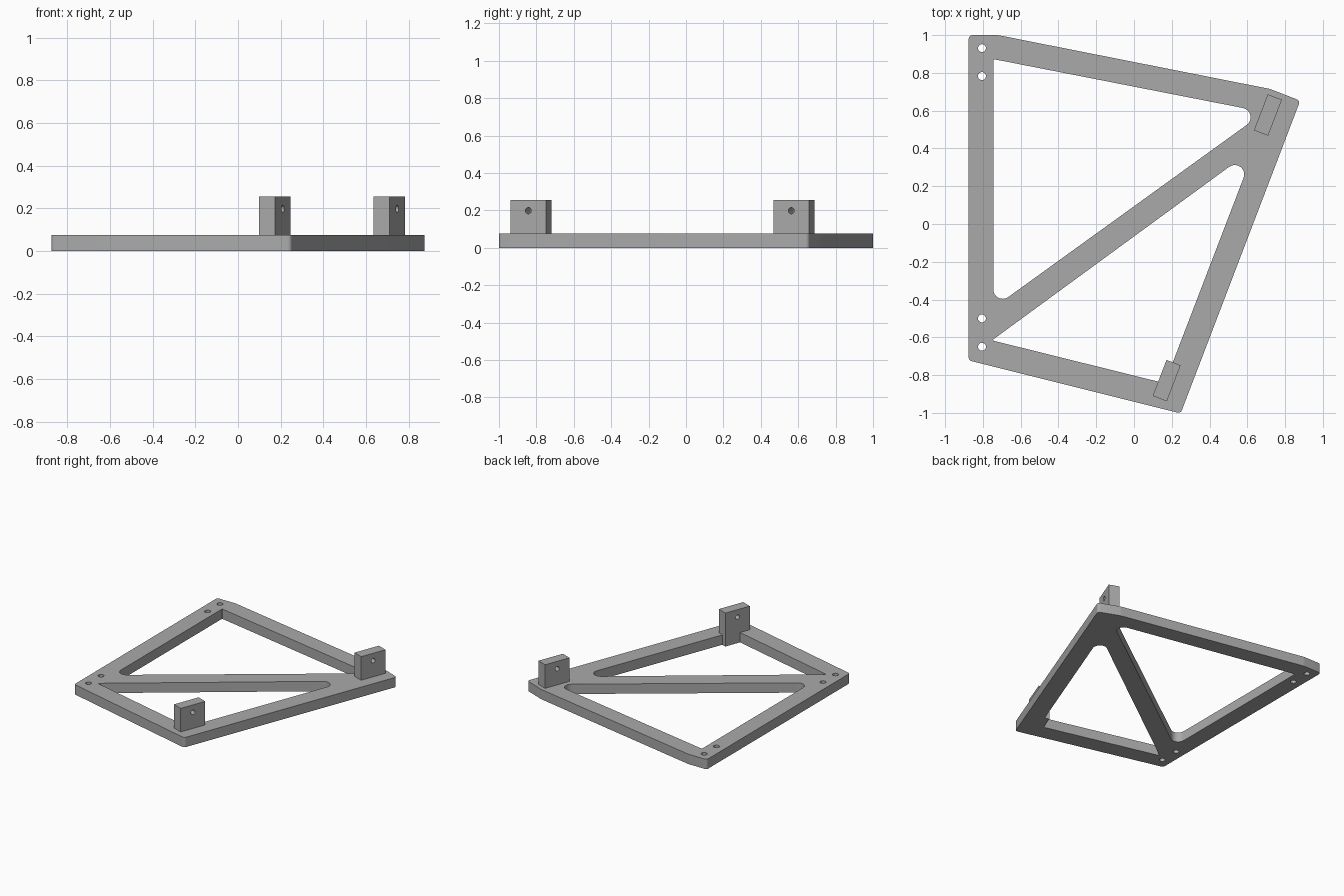
import bpy, bmesh, math
from mathutils import Vector, Matrix

if "Cube" in bpy.data.objects:
    bpy.data.objects.remove(bpy.data.objects["Cube"])

grey = bpy.data.materials.new("plain grey")
grey.diffuse_color = (0.40, 0.40, 0.40, 1)
grey.use_nodes = True
grey.node_tree.nodes["Principled BSDF"].inputs["Base Color"].default_value = grey.diffuse_color


def rounded(corners, steps=8):
    """Closed loop from (x, y, fillet radius) corners."""
    loop = []
    n = len(corners)
    for i, (x, y, r) in enumerate(corners):
        p = Vector((x, y))
        if r == 0:
            loop.append(p)
            continue
        u = (Vector(corners[i - 1][:2]) - p).normalized()
        v = (Vector(corners[(i + 1) % n][:2]) - p).normalized()
        half = u.angle(v) / 2
        centre = p + (u + v).normalized() * (r / math.sin(half))
        a = p + u * (r / math.tan(half)) - centre
        b = p + v * (r / math.tan(half)) - centre
        turn = math.atan2(a.x * b.y - a.y * b.x, a.dot(b))
        for k in range(steps + 1):
            loop.append(centre + Matrix.Rotation(turn * k / steps, 2) @ a)
    return loop


def circle(x, y, r, n=24):
    return [Vector((x + r * math.cos(2 * math.pi * k / n),
                    y + r * math.sin(2 * math.pi * k / n))) for k in range(n)]


def extruded(name, loops, thickness, matrix):
    """Fill the first loop, leave the others open, extrude about mid-plane."""
    curve = bpy.data.curves.new(name, 'CURVE')
    curve.dimensions = '2D'
    curve.fill_mode = 'BOTH'
    curve.extrude = thickness / 2
    for loop in loops:
        s = curve.splines.new('POLY')
        s.points.add(len(loop) - 1)
        for pt, p in zip(s.points, loop):
            pt.co = (p.x, p.y, 0, 1)
        s.use_cyclic_u = True
    ob = bpy.data.objects.new(name, curve)
    bpy.context.collection.objects.link(ob)
    bpy.ops.object.select_all(action='DESELECT')
    ob.select_set(True)
    bpy.context.view_layer.objects.active = ob
    bpy.ops.object.convert(target='MESH')
    ob = bpy.context.object
    ob.name = name
    bm = bmesh.new()
    bm.from_mesh(ob.data)
    bmesh.ops.remove_doubles(bm, verts=bm.verts, dist=0.0005)
    bmesh.ops.recalc_face_normals(bm, faces=bm.faces)
    bm.to_mesh(ob.data)
    bm.free()
    ob.matrix_world = matrix
    ob.data.materials.clear()
    ob.data.materials.append(grey)
    bpy.ops.object.shade_smooth_by_angle(angle=math.radians(30))
    return ob


# Flat frame plate: outline, two windows, four screw holes
T = 0.075
outline = rounded([(-0.875, 1.0, 0.02), (-0.72, 1.0, 0.1), (0.72, 0.715, 0.1),
                   (0.88, 0.653, 0.02), (0.247, -1.003, 0.02), (-0.875, -0.722, 0.02)])
upper_window = rounded([(-0.745, 0.873, 0.005), (0.69, 0.592, 0.05), (-0.745, -0.444, 0.05)])
lower_window = rounded([(-0.752, -0.616, 0.005), (0.641, 0.403, 0.05), (0.163, -0.843, 0.005)])
screws = [circle(-0.805, y, 0.021) for y in (0.931, 0.783, -0.5, -0.65)]
extruded("frame_plate", [outline, upper_window, lower_window] + screws, T,
         Matrix.Translation((0, 0, T / 2)))

# Upright drilled tabs, parallel to the slanted edge
TOP = 0.255
slant = math.atan2(1.656, 0.633)
for name, x, y, z0 in (("front_tab", 0.173, -0.829, 0.0), ("back_tab", 0.709, 0.577, T)):
    side = rounded([(-0.102, z0, 0), (0.102, z0, 0), (0.102, TOP, 0), (-0.102, TOP, 0)])
    place = (Matrix.Translation((x, y, 0)) @ Matrix.Rotation(slant, 4, 'Z')
             @ Matrix.Rotation(math.pi / 2, 4, 'X'))
    extruded(name, [side, circle(0, 0.198, 0.017)], 0.08, place)
